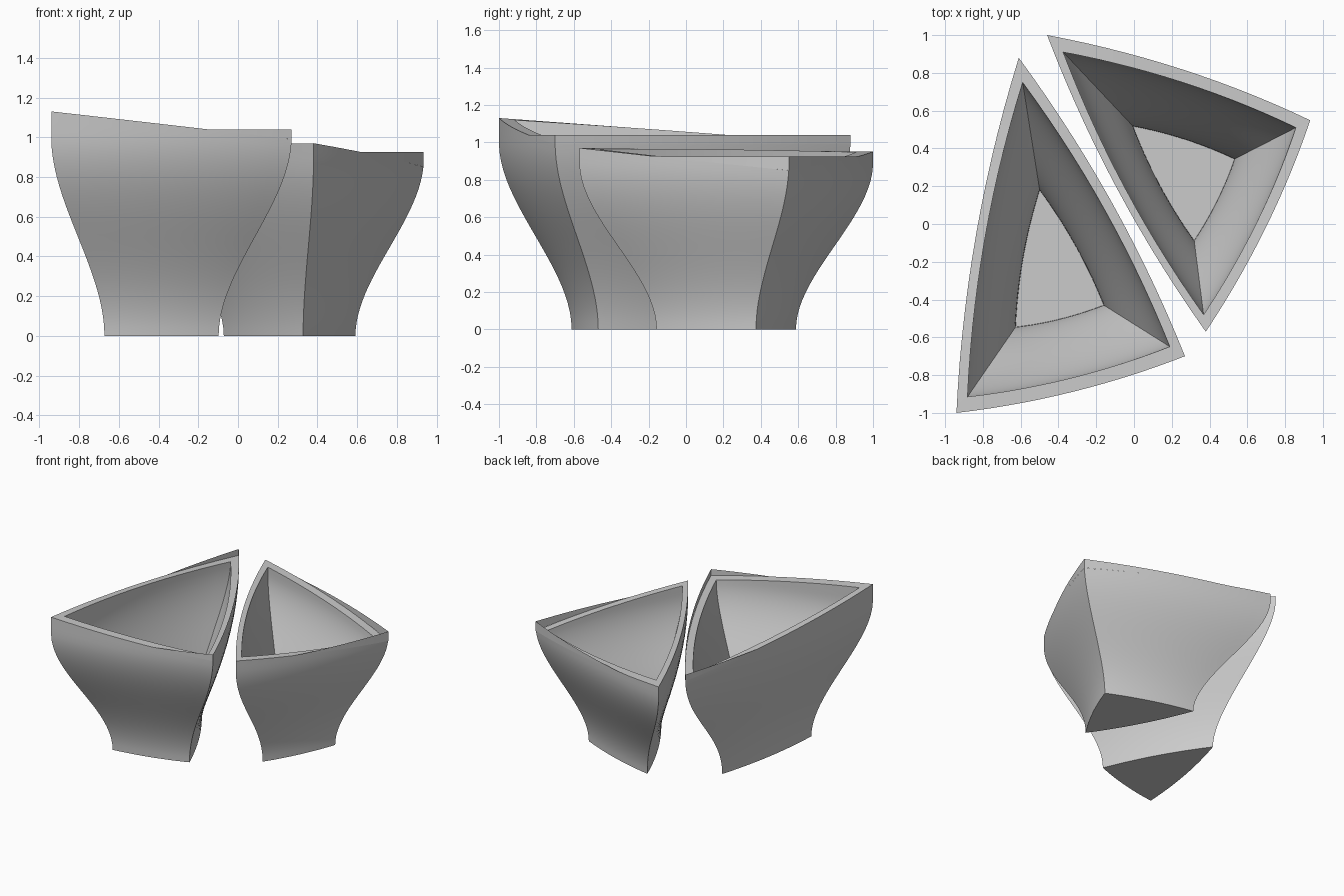
import bpy, bmesh
from mathutils import Vector

if "Cube" in bpy.data.objects:
    bpy.data.objects.remove(bpy.data.objects["Cube"], do_unlink=True)

grey = bpy.data.materials.new("plain_grey")
grey.use_nodes = True
grey.diffuse_color = (0.6, 0.6, 0.6, 1)
grey.node_tree.nodes["Principled BSDF"].inputs["Base Color"].default_value = grey.diffuse_color

SEGMENTS, LEVELS, BULGE = 14, 24, 0.032


def smooth(t):
    t = min(max(t, 0), 1)
    return t * t * (3 - 2 * t)


def outline(corners, center):
    """Triangle with gently bowed sides; z carries the tilted rim height."""
    points = []
    for i, a in enumerate(corners):
        b = corners[(i + 1) % 3]
        side = (b - a).to_2d()
        out = Vector((side.y, -side.x))
        if out.dot(((a + b) / 2).to_2d() - center) < 0:
            out = -out
        for k in range(SEGMENTS):
            t = k / SEGMENTS
            points.append(a.lerp(b, t) + (out * BULGE * 4 * t * (1 - t)).to_3d())
    return points


def bridge(bm, low, high):
    n = len(low)
    for i in range(n):
        j = (i + 1) % n
        bm.faces.new((low[i], low[j], high[j], high[i]))


def finish(bm, name):
    mesh = bpy.data.meshes.new(name)
    bm.to_mesh(mesh)
    bm.free()
    mesh.materials.append(grey)
    obj = bpy.data.objects.new(name, mesh)
    bpy.context.collection.objects.link(obj)
    bpy.ops.object.select_all(action="DESELECT")
    obj.select_set(True)
    bpy.context.view_layer.objects.active = obj
    bpy.ops.object.shade_smooth_by_angle()


def wall(bm, points, center, floor, full, scale_low, scale_high):
    """Rings of an S-shaped flared wall, from the floor to the tilted rim."""
    rings = []
    for k in range(LEVELS + 1):
        ring = []
        for p in points:
            z = floor + (p.z - floor) * k / LEVELS
            s = scale_low + (scale_high - scale_low) * smooth((z - floor) / (full - floor))
            xy = center + (p.to_2d() - center) * s
            ring.append(bm.verts.new((xy.x, xy.y, z)))
        rings.append(ring)
    for low, high in zip(rings, rings[1:]):
        bridge(bm, low, high)
    return rings[0], rings[-1]


def planter(name, corners, center, full, lip_height):
    center = Vector(center)
    points = outline([Vector(c) for c in corners], center)

    # hollow body: outer wall, base, inner wall, floor and rim
    bm = bmesh.new()
    base, outer_rim = wall(bm, points, center, 0, full, 0.475, 1)
    floor, inner_rim = wall(bm, points, center, 0.1, full, 0.385, 0.885)
    bm.faces.new(base)
    bm.faces.new(floor)
    bridge(bm, outer_rim, inner_rim)
    # inner rim follows the same tilted plane as the outer rim
    a, b, c = (Vector(p) for p in corners)
    normal = (b - a).cross(c - a)
    for v in inner_rim:
        v.co.z = a.z - (normal.x * (v.co.x - a.x) + normal.y * (v.co.y - a.y)) / normal.z
    bmesh.ops.recalc_face_normals(bm, faces=bm.faces)
    finish(bm, name + "_body")

    # thin level lip standing on the low part of the rim
    bm = bmesh.new()
    low = [bm.verts.new(p) for p in points]
    high = [bm.verts.new((p.x, p.y, max(p.z, lip_height))) for p in points]
    bridge(bm, low, high)
    flat = [f for f in bm.faces if f.calc_area() < 1e-6]
    bmesh.ops.delete(bm, geom=flat, context="FACES")
    bmesh.ops.remove_doubles(bm, verts=bm.verts, dist=1e-5)
    bm.normal_update()
    for f in bm.faces:
        if f.normal.to_2d().dot(f.calc_center_median().to_2d() - center) < 0:
            f.normal_flip()
    finish(bm, name + "_lip")


planter("right_planter",
        [(-0.61, 0.88, 0.99), (-0.94, -1.0, 1.13), (0.27, -0.70, 0.99)],
        (-0.43, -0.26), 1.0, 1.04)
planter("left_planter",
        [(-0.46, 1.0, 0.95), (0.38, -0.57, 0.97), (0.935, 0.55, 0.85)],
        (0.28, 0.215), 0.89, 0.925)
